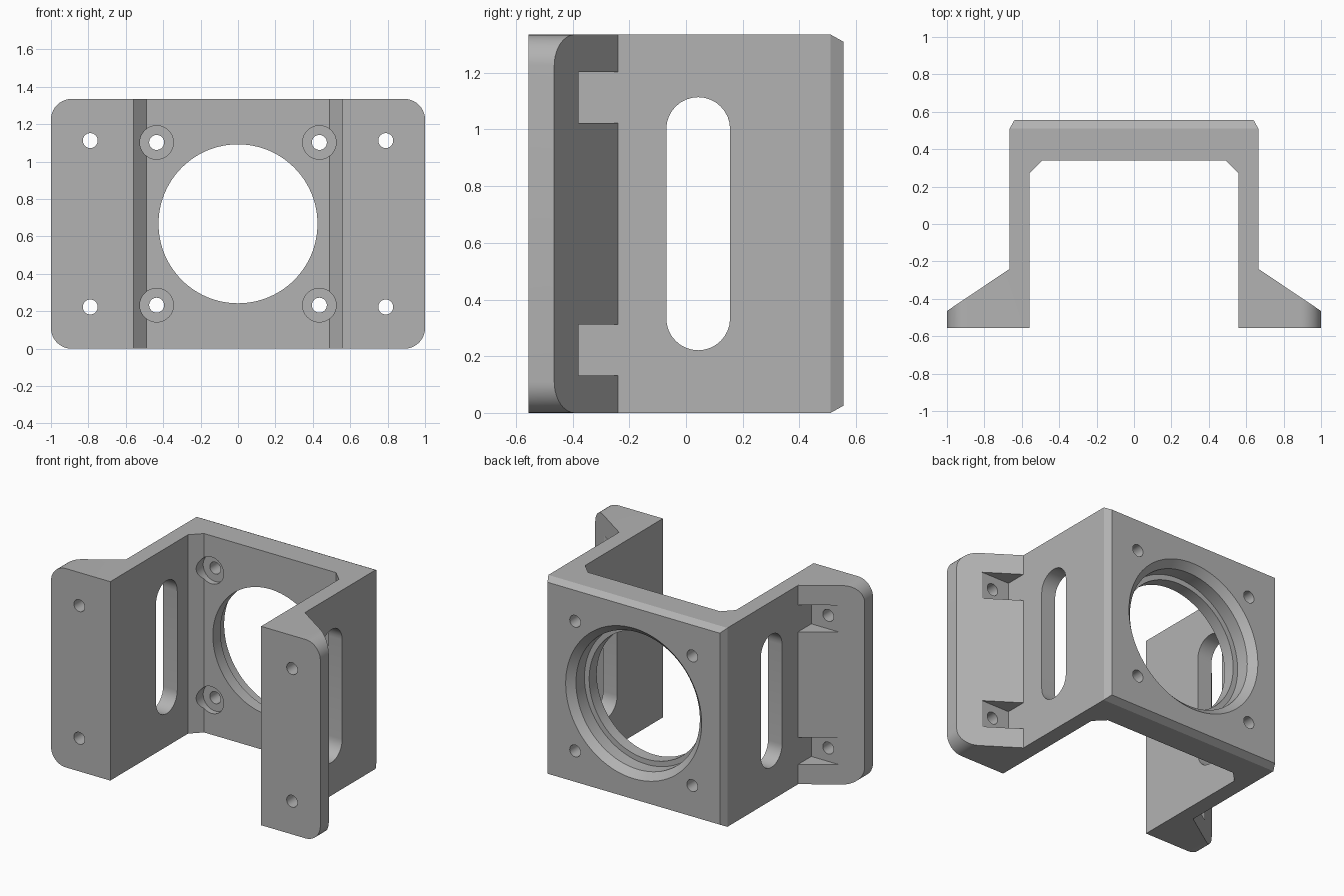
import bpy, bmesh
from math import cos, sin, pi, radians
from mathutils import Vector

if "Cube" in bpy.data.objects:
    bpy.data.objects.remove(bpy.data.objects["Cube"])

H = 1.335          # overall height
MID = H / 2

grey = bpy.data.materials.new("plain grey")
grey.use_nodes = True
grey.diffuse_color = (0.45, 0.45, 0.45, 1)
grey.node_tree.nodes["Principled BSDF"].inputs["Base Color"].default_value = grey.diffuse_color


def make_object(name, bm):
    bmesh.ops.recalc_face_normals(bm, faces=bm.faces[:])
    mesh = bpy.data.meshes.new(name)
    bm.to_mesh(mesh)
    bm.free()
    mesh.materials.append(grey)
    obj = bpy.data.objects.new(name, mesh)
    bpy.context.collection.objects.link(obj)
    return obj


def prism(bm, points, offset):
    """Extrude a closed outline of 3D points by an offset."""
    face = bm.faces.new([bm.verts.new(p) for p in points])
    new = bmesh.ops.extrude_face_region(bm, geom=[face])["geom"]
    verts = [v for v in new if isinstance(v, bmesh.types.BMVert)]
    bmesh.ops.translate(bm, vec=offset, verts=verts)


def lathe(x, z, profile, n):
    """Stepped round cutter along y from (radius, y) pairs."""
    bm = bmesh.new()
    rings = [[bm.verts.new((x + r * cos(2 * pi * i / n), y, z + r * sin(2 * pi * i / n)))
              for i in range(n)] for r, y in profile]
    for a, b in zip(rings, rings[1:]):
        for i in range(n):
            j = (i + 1) % n
            bm.faces.new((a[i], a[j], b[j], b[i]))
    bm.faces.new(rings[0])
    bm.faces.new(rings[-1])
    return make_object("cutter", bm)


def cut(target, cutter):
    cutter.hide_render = True
    mod = target.modifiers.new("cut", "BOOLEAN")
    mod.operation = "DIFFERENCE"
    mod.solver = "EXACT"
    mod.object = cutter
    bpy.context.view_layer.objects.active = target
    bpy.ops.object.modifier_apply(modifier=mod.name)
    bpy.data.objects.remove(cutter)


# Bracket body: mirrored half outline, extruded upward
half = [(0.665, 0.555), (0.665, -0.24), (1, -0.465), (1, -0.555),
        (0.56, -0.555), (0.56, 0.27), (0.49, 0.34)]
outline = half + [(-x, y) for x, y in reversed(half)]
bm = bmesh.new()
prism(bm, [(x, y, 0) for x, y in outline], (0, 0, H))

# Rounded outer corners of the mounting flanges
corners = [e for e in bm.edges
           if all(abs(v.co.x) > 0.99 for v in e.verts)
           and abs(e.verts[0].co.z - e.verts[1].co.z) < 0.01]
bmesh.ops.bevel(bm, geom=corners, offset=0.11, segments=10, profile=0.5, affect="EDGES")

# Chamfers on the four back edges
for point, normal in [((0.665, 0.51, 0), (0.045, 0.025, 0)), ((-0.665, 0.51, 0), (-0.045, 0.025, 0)),
                      ((0, 0.51, H), (0, 0.025, 0.045)), ((0, 0.51, 0), (0, 0.025, -0.045))]:
    n = Vector(normal).normalized()
    # Limit the slice to the back block so the flanges stay whole
    geom = [f for f in bm.faces if any(v.co.y > 0.5 for v in f.verts)]
    geom = list(set(geom) | {e for f in geom for e in f.edges} | {v for f in geom for v in f.verts})
    bmesh.ops.bisect_plane(bm, geom=geom, plane_co=point, plane_no=n)
    gone = [v for v in bm.verts if v.co.y > 0.5 and (v.co - Vector(point)).dot(n) > 1e-4]
    bmesh.ops.delete(bm, geom=gone, context="VERTS")
    rim = [e for e in bm.edges if e.is_boundary]
    # Rebuild the removed faces along the open rim
    bmesh.ops.holes_fill(bm, edges=rim, sides=0)
bracket = make_object("motor_bracket", bm)

# Stepped centre bore
cut(bracket, lathe(0, MID, [(0.425, 0.2), (0.425, 0.42), (0.46, 0.42), (0.46, 0.51),
                            (0.505, 0.555), (0.505, 0.7)], 96))

# Long slot through both side walls
bm = bmesh.new()
r, reach = 0.1125, 0.334
slot = []
for i in range(34):
    a = pi * (i % 17) / 16 + (pi if i > 16 else 0)
    slot.append((-0.8, 0.043 + r * cos(a), MID + (reach if i < 17 else -reach) + r * sin(a)))
prism(bm, slot, (1.6, 0, 0))
cut(bracket, make_object("cutter", bm))

for sx in (-1, 1):
    for sz in (-1, 1):
        # Counterbored screw holes in the back plate
        cut(bracket, lathe(sx * 0.435, MID + sz * 0.435,
                           [(0.09, 0.2), (0.09, 0.38), (0.04, 0.38), (0.04, 0.7)], 32))
        # Screw pockets on the flange slopes
        z = MID + sz * 0.445
        bm = bmesh.new()
        prism(bm, [(sx * x, y, z - 0.09) for x, y in
                   [(0.665, -0.38), (0.95, -0.38), (0.95, -0.2), (0.665, -0.2)]], (0, 0, 0.18))
        cut(bracket, make_object("cutter", bm))
        # Flange screw holes
        cut(bracket, lathe(sx * 0.79, z, [(0.04, -0.7), (0.04, -0.35)], 32))

# Smooth round walls, sharp edges
bpy.ops.object.select_all(action="DESELECT")
bracket.select_set(True)
bpy.context.view_layer.objects.active = bracket
bpy.ops.object.shade_smooth_by_angle(angle=radians(25))
